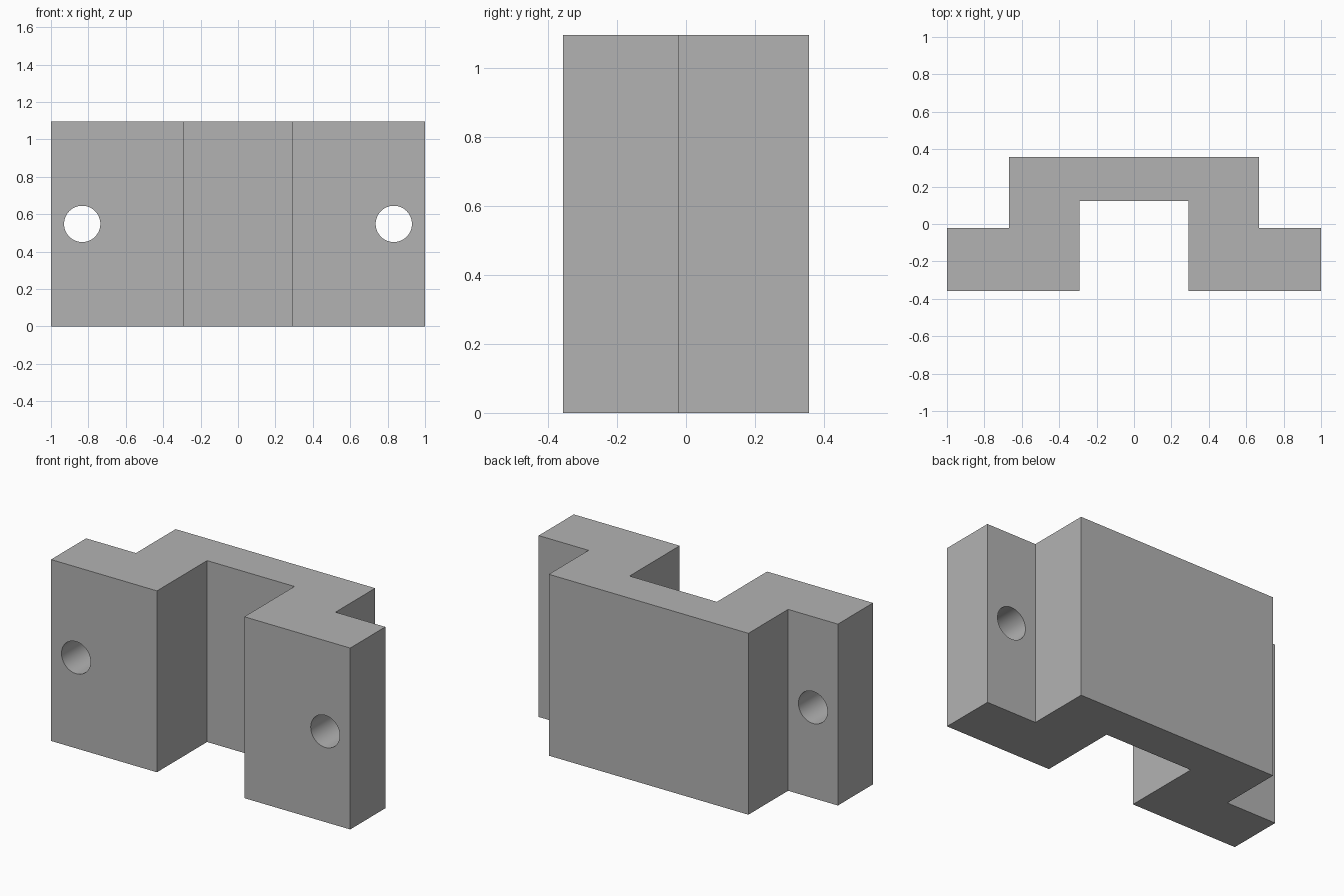
import bpy
import bmesh
import math

default = bpy.data.objects.get("Cube")
if default:
    bpy.data.objects.remove(default, do_unlink=True)

HEIGHT = 1.096
HOLE_X, HOLE_R = 0.833, 0.097

grey = bpy.data.materials.new("plain grey")
grey.use_nodes = True
colour = (0.45, 0.45, 0.45, 1)
grey.diffuse_color = colour
grey.node_tree.nodes["Principled BSDF"].inputs["Base Color"].default_value = colour

# Bracket body: half outline mirrored across x, then extruded upward
half = [(0.292, 0.122), (0.292, -0.357), (1, -0.357),
        (1, -0.022), (0.667, -0.022), (0.667, 0.357)]
outline = half + [(-x, y) for x, y in reversed(half)]
bm = bmesh.new()
base = bm.faces.new([bm.verts.new((x, y, 0)) for x, y in outline])
top = bmesh.ops.extrude_face_region(bm, geom=[base])["geom"]
bmesh.ops.translate(bm, vec=(0, 0, HEIGHT),
                    verts=[v for v in top if isinstance(v, bmesh.types.BMVert)])
bmesh.ops.recalc_face_normals(bm, faces=bm.faces)
mesh = bpy.data.meshes.new("bracket")
bm.to_mesh(mesh)
bm.free()
mesh.materials.append(grey)
bracket = bpy.data.objects.new("bracket", mesh)
bpy.context.collection.objects.link(bracket)

# Bolt holes through both side flanges
for side in (-1, 1):
    bpy.ops.mesh.primitive_cylinder_add(
        vertices=64, radius=HOLE_R, depth=0.6,
        location=(side * HOLE_X, -0.19, HEIGHT / 2),
        rotation=(math.pi / 2, 0, 0))
    cutter = bpy.context.object
    cutter.name = "hole_cutter"
    cutter.data.materials.append(grey)
    cutter.hide_render = True
    cut = bracket.modifiers.new("bolt hole", "BOOLEAN")
    cut.operation = "DIFFERENCE"
    cut.solver = "EXACT"
    cut.object = cutter
    bpy.ops.object.select_all(action="DESELECT")
    bracket.select_set(True)
    bpy.context.view_layer.objects.active = bracket
    bpy.ops.object.modifier_apply(modifier=cut.name)
    bpy.data.objects.remove(cutter, do_unlink=True)

bpy.ops.object.shade_smooth_by_angle(angle=math.radians(30))
